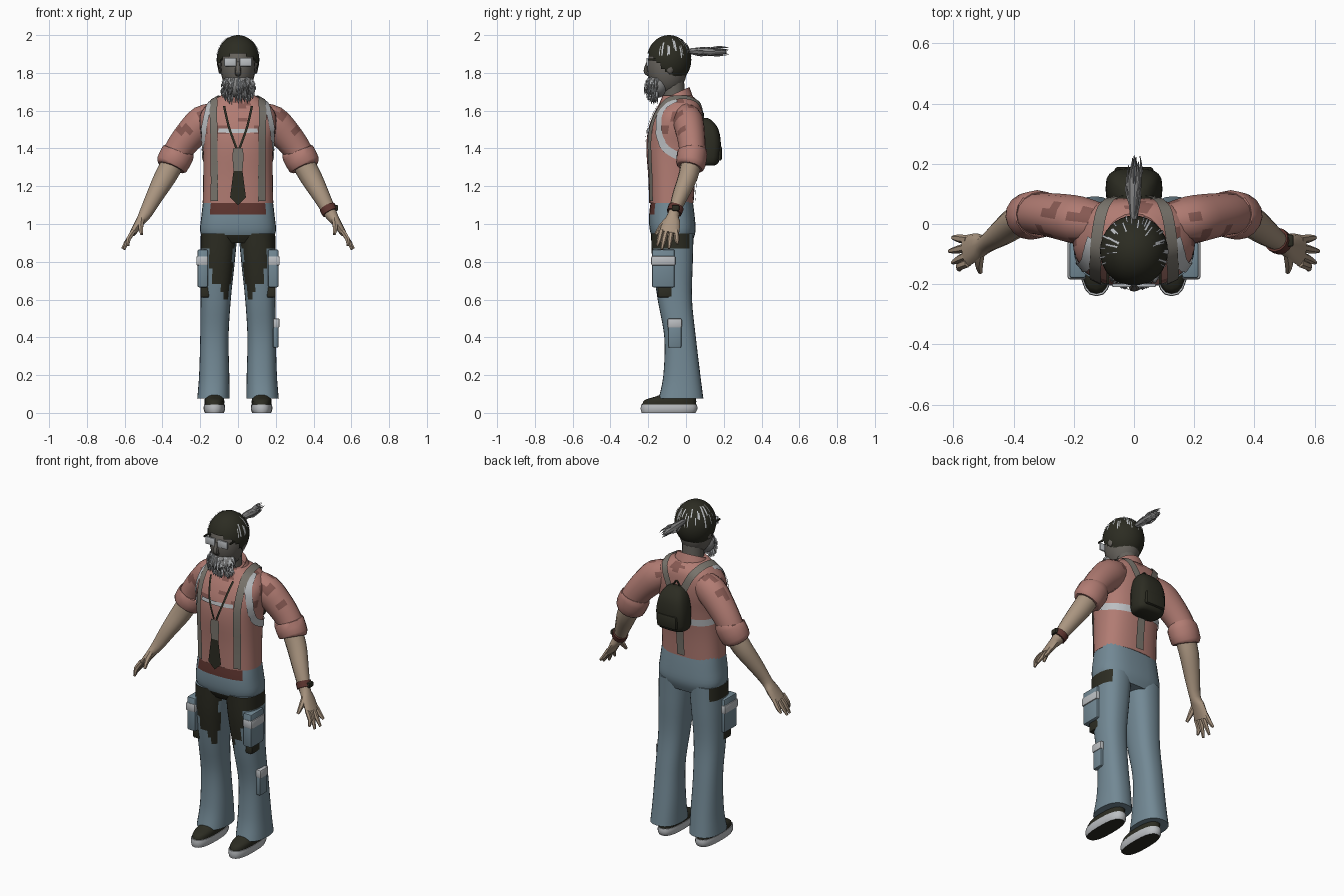
import bpy, bmesh, math, random
from math import sin, cos, pi
from mathutils import Vector
from mathutils.bvhtree import BVHTree

random.seed(4)
if "Cube" in bpy.data.objects:
    bpy.data.objects.remove(bpy.data.objects["Cube"])


def material(name, r, g, b):
    m = bpy.data.materials.new(name)
    m.use_nodes = True
    m.diffuse_color = (r, g, b, 1)
    m.node_tree.nodes["Principled BSDF"].inputs["Base Color"].default_value = (r, g, b, 1)
    return m


SHIRT = material("shirt pink", .44, .2, .17)
FADED = material("shirt dark pink", .24, .1, .085)
DENIM = material("denim blue", .17, .25, .3)
SKIN = material("arm skin", .4, .3, .215)
FACE = material("face skin", .13, .12, .105)
DARK = material("dark olive", .025, .025, .016)
LIGHT = material("pale grey", .5, .52, .54)
GREY = material("hair grey", .23, .23, .23)
STRAP = material("strap grey", .19, .175, .15)
MAROON = material("maroon leather", .11, .035, .028)


def finish(bm, name, mats, rule=None, angle=40):
    """Turn a bmesh into a named object; rule(centre, normal) picks the colour."""
    bmesh.ops.recalc_face_normals(bm, faces=bm.faces[:])
    if rule:
        for f in bm.faces:
            f.material_index = int(rule(f.calc_center_median(), f.normal))
    mesh = bpy.data.meshes.new(name)
    bm.to_mesh(mesh)
    for m in mats:
        mesh.materials.append(m)
    for p in mesh.polygons:
        p.use_smooth = True
    mesh.set_sharp_from_angle(angle=math.radians(angle))
    ob = bpy.data.objects.new(name, mesh)
    bpy.context.collection.objects.link(ob)
    return bm


def spline(pts, sub):
    """Catmull-Rom interpolation of tuples of any length."""
    out = []
    for i in range(len(pts) - 1):
        quad = [pts[max(i - 1, 0)], pts[i], pts[i + 1], pts[min(i + 2, len(pts) - 1)]]
        for k in range(sub):
            t = k / sub
            out.append([b + t * (c - a + t * (2*a - 5*b + 4*c - d + t * (3*b - a - 3*c + d))) / 2
                        for a, b, c, d in zip(*quad)])
    return out + [list(pts[-1])]


def skin_rings(bm, loops):
    rows = [[bm.verts.new(p) for p in loop] for loop in loops]
    n = len(rows[0])
    for a, b in zip(rows, rows[1:]):
        for i in range(n):
            bm.faces.new((a[i], a[(i + 1) % n], b[(i + 1) % n], b[i]))
    bm.faces.new(rows[0])
    bm.faces.new(rows[-1])
    return bm


def loft(stations, seg=24, power=2.5, sub=4, side=1):
    """Stack of level rounded sections: z, x middle, half width, front y, back y."""
    loops = []
    for z, xm, hw, y0, y1 in spline(stations, sub):
        loop = []
        for i in range(seg):
            c, s = cos(2*pi*i/seg), sin(2*pi*i/seg)
            x = math.copysign(abs(c) ** (2/power), c) * hw
            y = math.copysign(abs(s) ** (2/power), s) * (y1 - y0) / 2
            loop.append((side * (xm + x), (y0 + y1) / 2 + y, z))
        loops.append(loop)
    return skin_rings(bmesh.new(), loops)


def tube(bm, path, seg=10, sub=3, side=1, ref=(0, 1, 0)):
    """Sweep along x, y, z with a radius along ref and a radius across it."""
    pts = spline(path, sub)
    loops = []
    for i, p in enumerate(pts):
        a, b = pts[max(i - 1, 0)], pts[min(i + 1, len(pts) - 1)]
        t = (Vector(b[:3]) - Vector(a[:3])).normalized()
        v = t.cross(Vector(ref)).normalized()
        u = v.cross(t)
        ring = [Vector(p[:3]) + u * p[3] * cos(2*pi*k/seg) + v * p[4] * sin(2*pi*k/seg) for k in range(seg)]
        loops.append([(side * q.x, q.y, q.z) for q in ring])
    return skin_rings(bm, loops)


def ribbon(bm, tree, path, width, off=.008, sub=6):
    """Flat strap pulled onto a surface."""
    hits = [tree.find_nearest(Vector(p))[:2] for p in spline(path, sub)]
    pts = [h + n * off for h, n in hits]
    rows = []
    for i, p in enumerate(pts):
        t = pts[min(i + 1, len(pts) - 1)] - pts[max(i - 1, 0)]
        w = t.cross(hits[i][1]).normalized() * width / 2
        rows.append((bm.verts.new(p - w), bm.verts.new(p + w)))
    for a, b in zip(rows, rows[1:]):
        bm.faces.new((a[0], a[1], b[1], b[0]))
    return bm


def ball(centre, radii, u=20, v=14):
    bm = bmesh.new()
    bmesh.ops.create_uvsphere(bm, u_segments=u, v_segments=v, radius=1)
    bmesh.ops.scale(bm, vec=radii, verts=bm.verts[:])
    bmesh.ops.translate(bm, vec=centre, verts=bm.verts[:])
    return bm


def box(name, centre, size, mat, bevel=.008):
    bm = bmesh.new()
    bmesh.ops.create_cube(bm, size=1)
    bmesh.ops.scale(bm, vec=size, verts=bm.verts[:])
    bmesh.ops.translate(bm, vec=centre, verts=bm.verts[:])
    bmesh.ops.bevel(bm, geom=bm.edges[:], offset=bevel, segments=2, affect='EDGES', profile=.5)
    finish(bm, name, [mat])


# Trousers with dark patches on the thighs
def patch(c, n):
    x = abs(c.x)
    band = .87 < c.z < .95 and (c.y < -.05 or x > .17) and x > .02
    thigh = .66 + .06 * sin(x * 70) < c.z < .95 and c.y < -.1 and .03 < x < .145
    return band or thigh


def waist(c, n):
    return 2 if c.z > 1.06 and c.y < -.12 and abs(c.x) < .14 else patch(c, n)


finish(loft([(.9, 0, .17, -.16, .03), (.96, 0, .2, -.19, .05), (1.05, 0, .193, -.195, .045),
             (1.16, 0, .18, -.18, .03)], 32, 2.7), "trouser_seat", [DENIM, DARK, MAROON], waist)
for side, word in ((-1, "right"), (1, "left")):
    finish(loft([(.075, .13, .086, -.145, .092), (.2, .126, .08, -.12, .076), (.4, .125, .075, -.115, .052),
                 (.6, .118, .08, -.15, .032), (.8, .108, .091, -.178, .036), (.95, .1, .097, -.185, .04)],
                28, 2.4, 5, side), word + "_trouser_leg", [DENIM, DARK], patch)
    box(word + "_thigh_pocket", (side*.187, -.12, .765), (.055, .12, .2), DENIM)
    box(word + "_pocket_flap", (side*.19, -.12, .805), (.062, .128, .05), LIGHT)
    box(word + "_pocket_base", (side*.175, -.11, .64), (.045, .08, .06), DARK)
    # Shoes
    finish(loft([(0, .125, .05, -.235, .05), (.02, .125, .057, -.24, .06), (.045, .125, .055, -.238, .058)],
                20, 2.6, 2, side), word + "_shoe_sole", [LIGHT, DARK], lambda c, n: n.z < -.7)
    finish(loft([(.045, .125, .052, -.232, .054), (.07, .125, .052, -.215, .054), (.095, .125, .045, -.14, .05),
                 (.14, .125, .042, -.1, .045)], 20, 2.5, 3, side), word + "_shoe_upper", [DARK])
box("left_shin_pocket", (.2, -.06, .42), (.03, .07, .15), DENIM)
box("left_shin_pocket_flap", (.203, -.06, .475), (.034, .075, .05), LIGHT)


# Shirt
def worn(c, n):
    return c.z > 1.46 and sin(c.x * 31 + 1) * sin(c.y * 37) * sin(c.z * 43) > .3


torso = loft([(1.11, 0, .187, -.195, .04), (1.25, 0, .184, -.2, .05), (1.4, 0, .186, -.21, .07),
              (1.5, 0, .2, -.2, .085), (1.58, 0, .2, -.172, .085), (1.64, 0, .155, -.14, .072),
              (1.68, 0, .09, -.125, .03)], 36, 2.5)
finish(torso, "shirt_body", [SHIRT, FADED], worn)
body = BVHTree.FromBMesh(torso)

collar = bmesh.new()
rows = []
for i in range(21):
    a = -pi/2 + .3 + (2*pi - .6) * i / 20
    c, s = cos(a), sin(a)
    rows.append([collar.verts.new((rx * c, -.06 + ry * s, z + .035 * s))
                 for rx, ry, z in ((.07, .065, 1.65), (.082, .078, 1.69), (.115, .1, 1.63))])
for a, b in zip(rows, rows[1:]):
    for k in (0, 1):
        collar.faces.new((a[k], b[k], b[k + 1], a[k + 1]))
finish(collar, "shirt_collar", [SHIRT])

# Arms
for side, word in ((-1, "right"), (1, "left")):
    finish(tube(bmesh.new(), [(.1, .0, 1.575, .065, .07), (.18, .012, 1.54, .08, .09), (.25, .025, 1.475, .076, .083),
                              (.31, .033, 1.4, .07, .075), (.345, .033, 1.335, .068, .07)], 16, 3, side),
           word + "_sleeve", [SHIRT, FADED], worn)
    finish(tube(bmesh.new(), [(.312, .033, 1.39, .074, .08), (.318, .033, 1.375, .08, .088),
                              (.35, .025, 1.315, .078, .086), (.357, .022, 1.3, .066, .072)], 16, 2, side),
           word + "_rolled_cuff", [SHIRT])
    finish(tube(bmesh.new(), [(.335, .03, 1.34, .055, .06), (.385, .01, 1.25, .052, .058), (.44, -.03, 1.15, .043, .046),
                              (.49, -.065, 1.055, .03, .034), (.52, -.075, 1.01, .045, .024),
                              (.558, -.09, .95, .053, .017)], 12, 3, side), word + "_forearm", [SKIN])
    hand = bmesh.new()
    for y, tip in ((-.13, (.58, -.152, .885)), (-.104, (.602, -.128, .865)),
                   (-.077, (.613, -.09, .87)), (-.052, (.603, -.045, .895))):
        tube(hand, [(.552, y, .965, .014, .014), (.58, (y + tip[1]) / 2, .92, .014, .013), (*tip, .007, .007)],
             6, 2, side)
    tube(hand, [(.51, -.09, 1.03, .016, .016), (.515, -.13, .985, .016, .015), (.51, -.16, .945, .008, .008)],
         6, 2, side)
    finish(hand, word + "_fingers", [SKIN])
finish(tube(bmesh.new(), [(.472, -.052, 1.09, .042, .044), (.488, -.063, 1.06, .041, .043)], 12, 1),
       "wrist_band", [MAROON])
box("watch_face", (.515, -.055, 1.085), (.03, .04, .03), DARK, .006)

# Braces, pack straps, tie
for side, word in ((-1, "right"), (1, "left")):
    def strap(name, path, width, mat, off=.008):
        finish(ribbon(bmesh.new(), body, [(side * x, y, z) for x, y, z in path], width, off), word + name, [mat])
    strap("_brace", [(.14, -.22, 1.12), (.145, -.23, 1.35), (.145, -.22, 1.52), (.135, -.14, 1.64),
                     (.125, -.02, 1.68), (.09, .09, 1.63), (.03, .11, 1.5)], .042, STRAP)
    strap("_pack_strap", [(.14, -.05, 1.66), (.17, -.14, 1.61), (.195, -.16, 1.52), (.205, -.13, 1.42),
                          (.2, -.04, 1.36), (.13, .08, 1.34), (.07, .1, 1.34)], .04, LIGHT, .006)
    strap("_neck_cord", [(.075, -.16, 1.63), (.05, -.21, 1.52), (.008, -.23, 1.4)], .012, DARK)
finish(ribbon(bmesh.new(), body, [(-.12, -.25, 1.505), (0, -.25, 1.5), (.12, -.25, 1.505)], .022, .007),
       "chest_strap", [LIGHT])
finish(ribbon(bmesh.new(), body, [(0, .12, 1.33), (0, .1, 1.12)], .05), "rear_brace", [STRAP])
tie = bmesh.new()
outline = [(.025, 1.4), (.03, 1.36), (.024, 1.28), (.042, 1.14), (0, 1.1)]
front = [tie.verts.new((x, -.222, z)) for x, z in outline]
back = [tie.verts.new((-x, -.222, z)) for x, z in outline[:-1]]
for i in range(3):
    tie.faces.new((front[i], back[i], back[i + 1], front[i + 1]))
tie.faces.new((front[3], back[3], front[4]))
finish(tie, "necktie", [DARK, STRAP], lambda c, n: c.z > 1.27)

# Backpack
finish(loft([(1.31, 0, .07, .06, .15), (1.33, 0, .09, .05, .175), (1.42, 0, .094, .05, .185),
             (1.5, 0, .08, .05, .172), (1.545, 0, .055, .06, .14), (1.56, 0, .03, .07, .115)], 20, 3.2, 3),
       "backpack", [DARK])
box("backpack_pocket", (0, .175, 1.375), (.13, .03, .08), DARK, .012)
finish(tube(bmesh.new(), [(-.025, .09, 1.55, .005, .005), (0, .09, 1.585, .005, .005), (.025, .09, 1.55, .005, .005)],
            6, 4), "backpack_handle", [DARK])

# Head
finish(ball((0, -.1, 1.83), (.092, .107, .145)), "head", [FACE])
finish(loft([(1.62, 0, .062, -.125, .0), (1.78, 0, .06, -.13, -.01)], 14, 2, 2), "neck", [FACE])
finish(tube(bmesh.new(), [(0, -.2, 1.86, .008, .008), (0, -.213, 1.81, .012, .017), (0, -.195, 1.79, .01, .015)], 8),
       "nose", [FACE])
for side, word in ((-1, "right"), (1, "left")):
    finish(ball((side*.095, -.085, 1.83), (.012, .022, .035), 10, 8), word + "_ear", [FACE])
    box(word + "_lens", (side*.041, -.204, 1.857), (.064, .012, .045), LIGHT, .005)
    box(word + "_glasses_arm", (side*.087, -.145, 1.87), (.008, .11, .01), DARK, .002)

# Swept hair, pale streaks and tied tail
hair = ball((0, -.09, 1.87), (.113, .118, .13), 32, 24)
gone = [f for f in hair.faces for c in [f.calc_center_median()] if c.z < max(1.78, 1.9 - (c.y + .2) * .95)]
bmesh.ops.delete(hair, geom=gone, context='FACES')
finish(hair, "hair", [DARK])
scalp = BVHTree.FromBMesh(hair)
streaks = bmesh.new()
for i in range(26):
    a = -.5 + (pi + 1) * (i + random.random()) / 26
    lift, drop = random.uniform(.5, 1.1), random.uniform(.3, .6)
    ribbon(streaks, scalp, [(.12 * cos(a) * cos(e), -.09 + .12 * sin(a) * cos(e), 1.87 + .135 * sin(e))
                            for e in (lift, lift - drop / 2, lift - drop)], random.uniform(.004, .009), .004, 3)
finish(streaks, "hair_streaks", [LIGHT])
tail = tube(bmesh.new(), [(0, .0, 1.915, .01, .01), (0, .07, 1.915, .02, .018), (.003, .15, 1.912, .022, .022),
                          (0, .215, 1.91, .006, .006)], 8, 3, 1, (0, 0, 1))
for i in range(22):
    a, r = random.uniform(0, 2*pi), random.uniform(.012, .028)
    y = random.uniform(.02, .13)
    tube(tail, [(.012 * cos(a), y, 1.915 + .012 * sin(a), .005, .005),
                (r * cos(a), y + .05, 1.912 + r * sin(a), .005, .005),
                (r * .8 * cos(a), y + .1, 1.912 + r * .8 * sin(a), .001, .001)], 4, 2, 1, (0, 0, 1))
finish(tail, "hair_tail", [GREY])

# Bushy beard
finish(ball((0, -.15, 1.735), (.082, .062, .066), 16, 12), "beard_core", [GREY])
for name, mat, count in (("beard_pale_locks", LIGHT, 80), ("beard_grey_locks", GREY, 70)):
    locks = bmesh.new()
    for i in range(count):
        a, e = random.uniform(-pi, 0), random.uniform(-1.1, .75)
        d = Vector((cos(a) * cos(e), sin(a) * cos(e), sin(e)))
        p = Vector((d.x * .083, -.15 + d.y * .06, 1.735 + d.z * .064))
        q = p + d * .008 - Vector((0, 0, .014))
        r = p + d * .011 - Vector((0, 0, random.uniform(.022, .036)))
        tube(locks, [(*p, .004, .004), (*q, .005, .005), (*r, .001, .001)], 4, 1)
    finish(locks, name, [mat])
